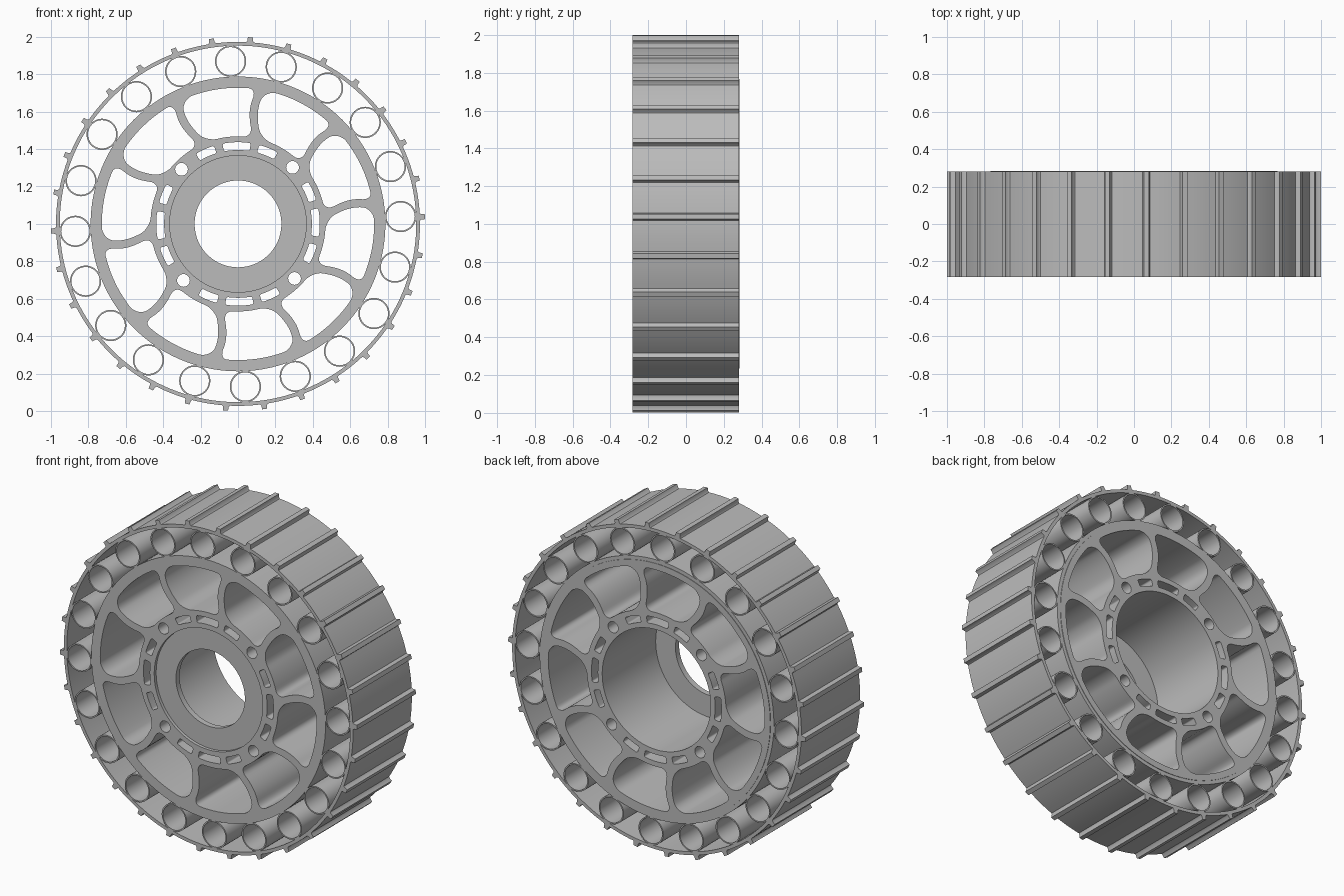
import bpy
from math import sin, cos, pi, radians

if "Cube" in bpy.data.objects:
    bpy.data.objects.remove(bpy.data.objects["Cube"], do_unlink=True)

CENTRE_Z = 1.0
HALF = 0.284          # half the wheel width

grey = bpy.data.materials.new("plain_grey")
grey.use_nodes = True
COLOUR = (0.5, 0.5, 0.5, 1)
grey.diffuse_color = COLOUR
grey.node_tree.nodes["Principled BSDF"].inputs["Base Color"].default_value = COLOUR


def polar(r, a):
    return (r * cos(a), r * sin(a))


def circle(radius, n=128, centre=(0, 0)):
    return [(centre[0] + radius * cos(2 * pi * i / n),
             centre[1] + radius * sin(2 * pi * i / n)) for i in range(n)]


def sector(angle, r0, r1, half_len, fillet, bend=lambda r: 0):
    """Ring sector with rounded corners; half_len(r) is half its arc length."""
    path = []
    corners = [(1, 1, 0), (-1, 1, 90), (-1, -1, 180), (1, -1, 270)]
    for sx, sy, start in corners:
        for k in range(9):
            a = radians(start + 90 * k / 8)
            r = (r1 - fillet if sy > 0 else r0 + fillet) + fillet * sin(a)
            path.append((sx * (half_len(r) - fillet) + fillet * cos(a), r))
    # extra points between corners so that long sides follow the curve
    pts = []
    for i, (s, r) in enumerate(path):
        s2, r2 = path[(i + 1) % len(path)]
        steps = 10 if i % 9 == 8 else 1
        for k in range(steps):
            t = k / steps
            rr = r + (r2 - r) * t
            ss = s + (s2 - s) * t
            if steps > 1 and abs(r2 - r) > 0.001:      # radial side
                ss = (1 if s > 0 else -1) * half_len(rr)
            elif steps > 1:                            # arc side
                rr = r
            pts.append(polar(rr, angle + ss / rr + bend(rr)))
    return pts


def extrude(name, outlines, y0, y1):
    """Fill closed outlines (holes included) and extrude them from y0 to y1."""
    curve = bpy.data.curves.new(name, 'CURVE')
    curve.dimensions = '2D'
    curve.fill_mode = 'BOTH'
    curve.extrude = (y1 - y0) / 2
    for pts in outlines:
        sp = curve.splines.new('POLY')
        sp.points.add(len(pts) - 1)
        for p, (u, v) in zip(sp.points, pts):
            p.co = (u, v, 0, 1)
        sp.use_cyclic_u = True
    obj = bpy.data.objects.new(name, curve)
    bpy.context.collection.objects.link(obj)
    obj.location = (0, (y0 + y1) / 2, CENTRE_Z)
    obj.rotation_euler = (pi / 2, 0, 0)
    bpy.ops.object.select_all(action='DESELECT')
    obj.select_set(True)
    bpy.context.view_layer.objects.active = obj
    bpy.ops.object.convert(target='MESH')
    obj = bpy.context.object
    obj.data.materials.clear()
    obj.data.materials.append(grey)
    # weld caps to walls
    bpy.ops.object.mode_set(mode='EDIT')
    bpy.ops.mesh.select_all(action='SELECT')
    bpy.ops.mesh.remove_doubles(threshold=0.00005)
    bpy.ops.mesh.normals_make_consistent(inside=False)
    bpy.ops.object.mode_set(mode='OBJECT')
    bpy.ops.object.shade_smooth_by_angle(angle=radians(30))
    return obj


# Spoked core: ten windows, twelve slots, four bolt holes and a wide bore
def spoke_bend(r):
    return radians(4 * (1 - ((r - 0.62) / 0.14) ** 2) - 2)


core = [circle(0.766, 160), circle(0.365, 96)]
for i in range(10):
    core.append(sector(radians(98 + 36 * i), 0.468, 0.728,
                       lambda r: r * pi / 10 - 0.022, 0.055, spoke_bend))
for i in range(4):
    middle = 91 + 90 * i
    core.append(circle(0.034, 24, polar(0.42, radians(middle - 45))))
    for offset, half in ((-23, 7), (0, 10), (23, 7)):
        core.append(sector(radians(middle + offset), 0.395, 0.437,
                           lambda r, h=half: r * radians(h), 0.01))
extrude("spoked_core", core, -HALF, HALF)

# Front lip that narrows the bore
extrude("front_lip", [circle(0.368, 96), circle(0.232, 96)], -0.265, -0.23)

# Tyre: inner band, outer band with thirty narrow treads
extrude("tyre_inner_band", [circle(0.788, 160), circle(0.766, 160)], -HALF, 0.281)

tread = []
for i in range(30):
    a = radians(2.2 + 12 * i)
    for r, off in ((0.973, -1.2), (0.98, -0.9), (1.0, -0.75),
                   (1.0, 0.75), (0.98, 0.9), (0.973, 1.2)):
        tread.append(polar(r, a + radians(off)))
    for k in range(1, 5):
        tread.append(polar(0.973, a + radians(1.2 + 9.6 * k / 5)))
extrude("tyre_outer_band", [tread, circle(0.953, 160)], -HALF, 0.281)

# Twenty open tubes between the two bands
for i in range(20):
    c = polar(0.8705, radians(2.6 + 18 * i))
    extrude("tyre_tube_%02d" % (i + 1),
            [circle(0.0835, 40, c), circle(0.0755, 40, c)], -HALF, 0.281)
